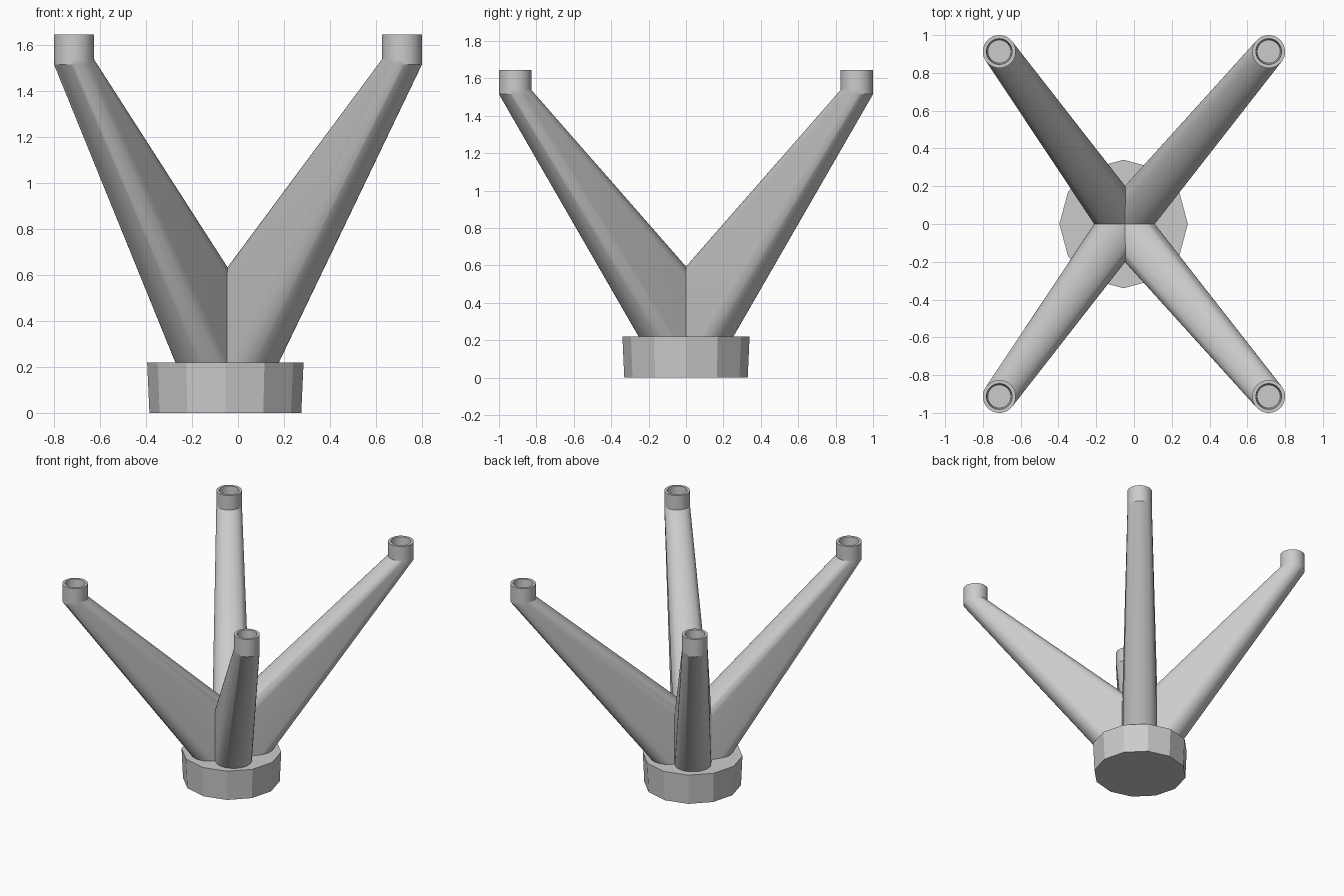
import bpy, bmesh, math

if "Cube" in bpy.data.objects:
    bpy.data.objects.remove(bpy.data.objects["Cube"])

HUB_X = -0.055
CUP_X, CUP_Y = 0.713, 0.913
CUP_R, TOP = 0.087, 1.645
ARM_LOW, ARM_HIGH = 1.515, 1.537
SEGMENTS = 40

grey = bpy.data.materials.new("light grey")
grey.diffuse_color = (0.6, 0.6, 0.6, 1)
grey.use_nodes = True
grey.node_tree.nodes["Principled BSDF"].inputs["Base Color"].default_value = grey.diffuse_color


def add_object(name, bm, smooth):
    bmesh.ops.recalc_face_normals(bm, faces=bm.faces)
    mesh = bpy.data.meshes.new(name)
    bm.to_mesh(mesh)
    bm.free()
    mesh.materials.append(grey)
    obj = bpy.data.objects.new(name, mesh)
    bpy.context.collection.objects.link(obj)
    if smooth:
        bpy.ops.object.select_all(action='DESELECT')
        obj.select_set(True)
        bpy.context.view_layer.objects.active = obj
        bpy.ops.object.shade_smooth_by_angle(angle=math.radians(30))
    return obj


def ring(bm, x, y, z, r, n=SEGMENTS):
    return [bm.verts.new((x + r * math.cos(2 * math.pi * i / n),
                          y + r * math.sin(2 * math.pi * i / n), z)) for i in range(n)]


def lathe(name, x, y, profile, n, smooth):
    """Closed round part through a list of (radius, height) rings."""
    bm = bmesh.new()
    rings = [ring(bm, x, y, z, r, n) for r, z in profile]
    for a, b in zip(rings, rings[1:]):
        for i in range(n):
            j = (i + 1) % n
            bm.faces.new((a[i], a[j], b[j], b[i]))
    bm.faces.new(rings[0][::-1])
    bm.faces.new(rings[-1])
    return add_object(name, bm, smooth)


def arm(name, x, y):
    """Hull of a tall post in the hub and a thin disc under the cup."""
    bm = bmesh.new()
    for cx, cy, z, r in ((HUB_X, 0, 0.005, 0.13), (HUB_X, 0, 0.445, 0.13),
                         (x, y, ARM_LOW, CUP_R), (x, y, ARM_HIGH, CUP_R)):
        ring(bm, cx, cy, z, r)
    hull = bmesh.ops.convex_hull(bm, input=bm.verts)
    loose = [v for v in hull["geom_interior"] if isinstance(v, bmesh.types.BMVert)]
    bmesh.ops.delete(bm, geom=loose, context='VERTS')
    bmesh.ops.dissolve_limit(bm, angle_limit=math.radians(0.5),
                             verts=bm.verts, edges=bm.edges)
    add_object(name, bm, True)


# Faceted, slightly flared hub
lathe("hub", HUB_X, 0, [(0.33, 0), (0.34, 0.22)], 12, False)

# Four arms, each ending in a hollow cup
for side, sx in (("left", -1), ("right", 1)):
    for end, sy in (("front", -1), ("back", 1)):
        x, y = sx * CUP_X, sy * CUP_Y
        arm(f"arm_{end}_{side}", x, y)
        lathe(f"cup_{end}_{side}", x, y,
              [(CUP_R, ARM_LOW), (CUP_R, TOP), (0.068, TOP), (0.061, ARM_HIGH + 0.003)],
              SEGMENTS, True)
